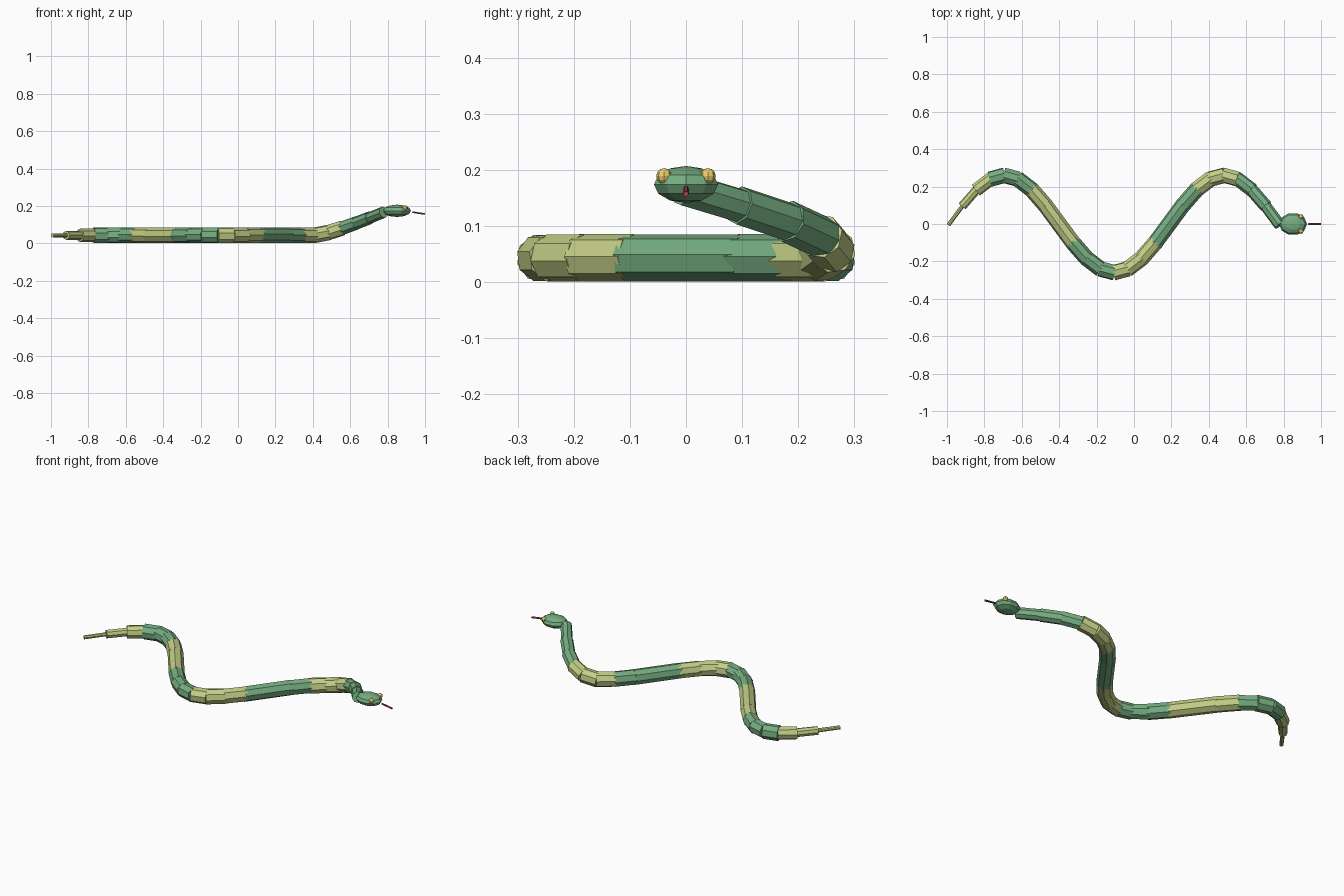
import bpy, math
from mathutils import Vector

if "Cube" in bpy.data.objects:
    bpy.data.objects.remove(bpy.data.objects["Cube"])


def material(name, rgb):
    m = bpy.data.materials.new(name)
    m.diffuse_color = (*rgb, 1)
    m.use_nodes = True
    m.node_tree.nodes["Principled BSDF"].inputs["Base Color"].default_value = m.diffuse_color
    return m


GREEN = material("scale_green", (0.18, 0.42, 0.22))
LIGHT = material("scale_light", (0.55, 0.62, 0.24))
YELLOW = material("eye_yellow", (0.85, 0.62, 0.15))
RED = material("tongue_red", (0.45, 0.06, 0.09))


def rod(name, a, b, r, mat, sides=8, overlap=0.0):
    # straight flat-ended cylinder from a to b
    d = b - a
    bpy.ops.mesh.primitive_cylinder_add(vertices=sides, radius=r,
                                        depth=d.length * (1 + overlap), location=(a + b) / 2)
    o = bpy.context.object
    o.name = name
    o.rotation_mode = 'QUATERNION'
    o.rotation_quaternion = Vector((0, 0, 1)).rotation_difference(d)
    o.data.materials.append(mat)
    return o


def ball(name, loc, scale, mat, segs, rings, turn=0.0):
    bpy.ops.mesh.primitive_uv_sphere_add(segments=segs, ring_count=rings, radius=1,
                                         location=loc, rotation=(0, 0, turn))
    o = bpy.context.object
    o.name = name
    # bake the turn before scaling so the ellipsoid stays axis-aligned
    bpy.ops.object.transform_apply(location=False, rotation=True, scale=False)
    o.scale = scale
    o.data.materials.append(mat)
    return o


# winding body: a sine path of overlapping segments, rising at the neck
N, X0, X1 = 24, -0.988, 0.775


def path(i):
    t = i / N
    rise = max(0.0, (t - 0.8) / 0.2) ** 1.2
    return Vector((X0 + (X1 - X0) * t, 0.26 * math.sin(3 * math.pi * t), 0.043 + 0.122 * rise))


radii = {0: 0.011, 1: 0.024, 2: 0.036, 20: 0.041, 21: 0.038, 22: 0.035, 23: 0.031}
for i in range(N):
    rod(f"body_segment_{i:02d}", path(i), path(i + 1), radii.get(i, 0.0425),
        GREEN if (i // 3) % 2 else LIGHT, overlap=0.12)

# head
ball("head", (0.85, 0, 0.174), (0.075, 0.06, 0.033), GREEN, 10, 6, math.radians(18))

# eyes
for side, name in ((-1, "eye_right"), (1, "eye_left")):
    ball(name, (0.893, side * 0.039, 0.189), (0.014, 0.014, 0.014), YELLOW, 8, 6)

# tongue
rod("tongue", Vector((0.932, 0, 0.167)), Vector((0.999, 0, 0.157)), 0.005, RED, sides=6)
